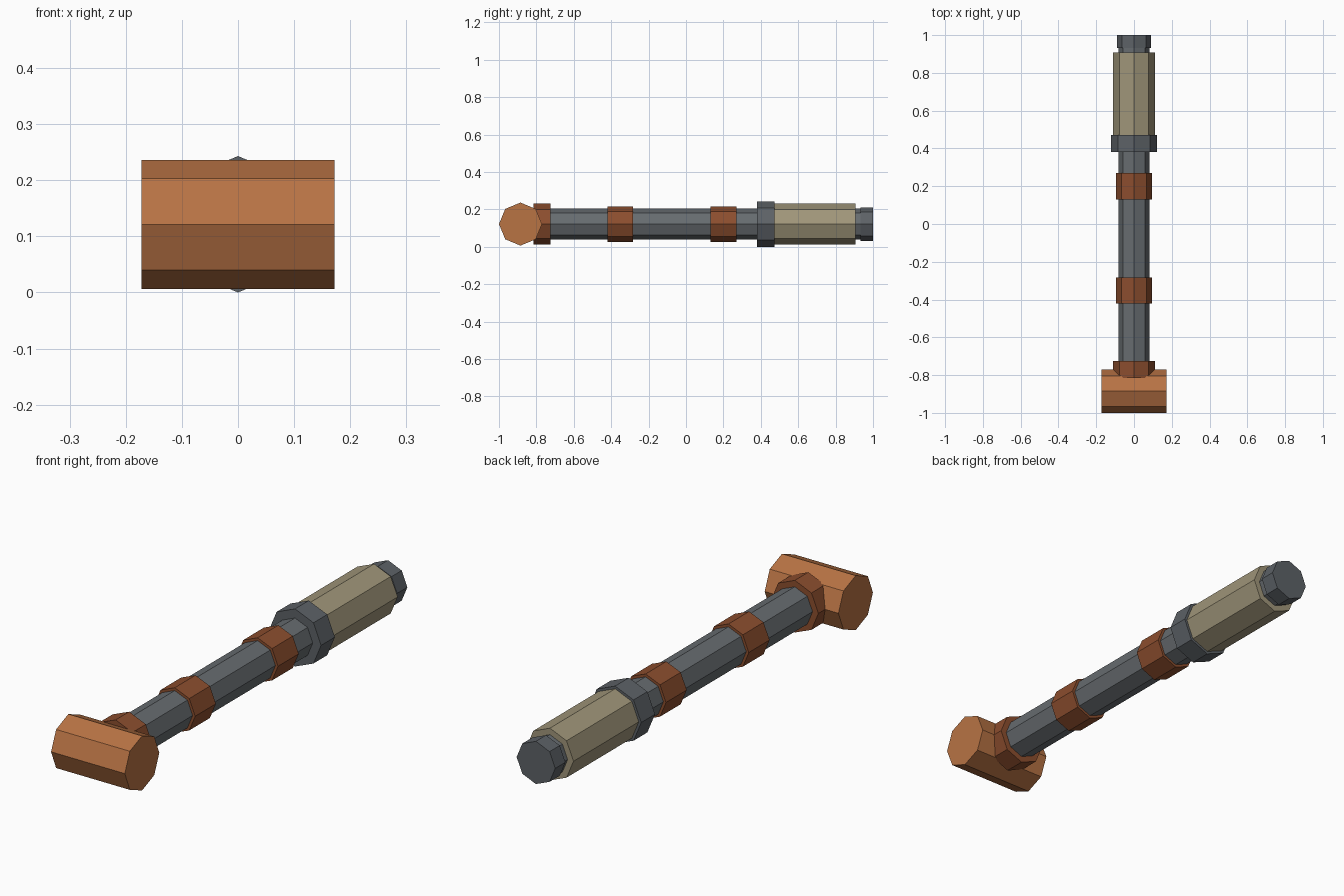
import bpy, bmesh, math
from mathutils import Matrix

if "Cube" in bpy.data.objects:
    bpy.data.objects.remove(bpy.data.objects["Cube"])

CZ = 0.1215  # height of the main axis


def material(name, rgb):
    lin = [((c / 255 + 0.055) / 1.055) ** 2.4 for c in rgb]
    m = bpy.data.materials.new(name)
    m.diffuse_color = (*lin, 1)
    m.use_nodes = True
    m.node_tree.nodes["Principled BSDF"].inputs["Base Color"].default_value = m.diffuse_color
    return m


copper = material("copper", (184, 115, 68))
dark_copper = material("dark copper", (140, 78, 46))
steel = material("steel grey", (103, 108, 112))
dark_steel = material("dark steel grey", (93, 98, 103))
wrap = material("khaki grip", (160, 150, 122))


def octagon(name, axis, start, end, radius, mat, y=0.0):
    """Eight-sided bar along x or y with its corners on the axes."""
    bm = bmesh.new()
    bmesh.ops.create_cone(bm, cap_ends=True, segments=8, radius1=radius,
                          radius2=radius, depth=end - start)
    mid = (start + end) / 2
    if axis == "x":
        rot = Matrix.Rotation(math.pi / 2, 4, "Y")
        loc = (mid, y, CZ)
    else:
        rot = Matrix.Rotation(-math.pi / 2, 4, "X")
        loc = (0, mid, CZ)
    bm.transform(Matrix.Translation(loc) @ rot)
    bmesh.ops.recalc_face_normals(bm, faces=bm.faces)
    me = bpy.data.meshes.new(name)
    bm.to_mesh(me)
    bm.free()
    me.materials.append(mat)
    ob = bpy.data.objects.new(name, me)
    bpy.context.collection.objects.link(ob)
    return ob


# Cross head and the socket joining it to the shaft
octagon("head", "x", -0.172, 0.172, 0.115, copper, y=-0.885)
octagon("head_socket", "y", -0.815, -0.725, 0.11, dark_copper)

# Long shaft running through every ring
octagon("shaft", "y", -0.83, 0.95, 0.083, steel)

# Two bands round the shaft
for i, y in enumerate((-0.352, 0.20)):
    octagon(f"shaft_band_{i + 1}", "y", y - 0.069, y + 0.069, 0.095, dark_copper)

# Guard collar, grip and end cap
octagon("guard_collar", "y", 0.38, 0.472, 0.1215, dark_steel)
octagon("grip", "y", 0.465, 0.907, 0.11, wrap)
octagon("end_cap", "y", 0.932, 1.0, 0.09, dark_steel)
